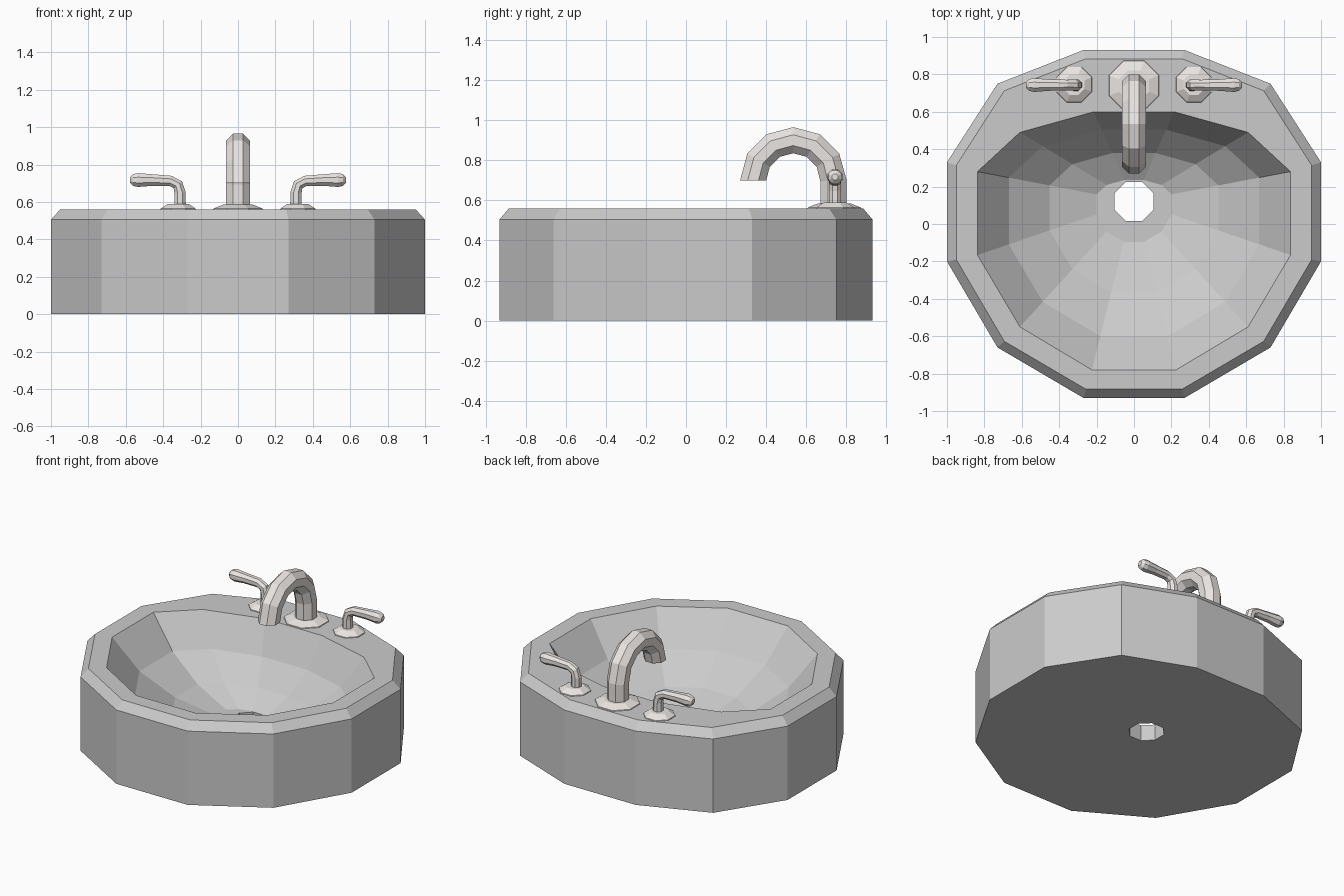
import bpy, bmesh, math
from mathutils import Vector

if "Cube" in bpy.data.objects:
    bpy.data.objects.remove(bpy.data.objects["Cube"])

chrome = bpy.data.materials.new("chrome")
chrome.diffuse_color = (0.83, 0.79, 0.76, 1)
chrome.use_nodes = True
chrome.node_tree.nodes["Principled BSDF"].inputs["Base Color"].default_value = chrome.diffuse_color


def finish(name, bm, mat=None):
    bmesh.ops.recalc_face_normals(bm, faces=bm.faces)
    me = bpy.data.meshes.new(name)
    bm.to_mesh(me)
    bm.free()
    ob = bpy.data.objects.new(name, me)
    bpy.context.collection.objects.link(ob)
    if mat:
        me.materials.append(mat)
    return ob


def loft(rings):
    """Skin a list of equal-length point rings and cap both ends."""
    bm = bmesh.new()
    vs = [[bm.verts.new(p) for p in r] for r in rings]
    n = len(vs[0])
    for a, b in zip(vs, vs[1:]):
        for i in range(n):
            j = (i + 1) % n
            bm.faces.new((a[i], a[j], b[j], b[i]))
    bm.faces.new(vs[0])
    bm.faces.new(vs[-1])
    return bm


def octagon(c, r, u, v):
    """Octagon with flats facing u and v; r is the distance to the flats."""
    k = r / math.cos(math.pi / 8)
    angs = [math.pi / 8 + i * math.pi / 4 for i in range(8)]
    return [c + u * k * math.cos(a) + v * k * math.sin(a) for a in angs]


def tube(path, side, end_dir=None):
    """Octagonal tube along (point, radius) stations in the plane normal to side."""
    pts = [Vector(p) for p, _ in path]
    rings = []
    for i, (_, r) in enumerate(path):
        t = pts[min(i + 1, len(pts) - 1)] - pts[max(i - 1, 0)]
        if i == len(path) - 1 and end_dir:
            t = Vector(end_dir)
        rings.append(octagon(pts[i], r, side, side.cross(t.normalized())))
    return loft(rings)


X, Y = Vector((1, 0, 0)), Vector((0, 1, 0))


def flange(name, x, y, r0, r1, height):
    stations = ((0.555, r0), (0.565, r0 * 0.97), (0.56 + height, r1))
    return finish(name, loft([octagon(Vector((x, y, z)), r, X, Y) for z, r in stations]), chrome)


def mirrored(half):
    return half + [(-x, y) for x, y in reversed(half)]


# basin: twelve-sided body, bevelled deck and bowl that narrows to the drain
outer = mirrored([(0.27, -0.93), (0.73, -0.66), (1, -0.20), (1, 0.33), (0.73, 0.75), (0.27, 0.93)])
rim = mirrored([(0.225, -0.78), (0.61, -0.55), (0.837, -0.166), (0.837, 0.28), (0.61, 0.49), (0.215, 0.60)])
DRAIN = 0.12
rings = [[(x * s, y * s, z) for x, y in outer] for s, z in ((1, 0), (1, 0.505), (0.95, 0.56))]
for s, z in ((1, 0.56), (0.8, 0.35), (0.54, 0.20), (0.24, 0.11)):
    rings.append([(x * s, DRAIN + (y - DRAIN) * s, z) for x, y in rim])
basin = finish("basin", loft(rings))

# drain hole through the basin floor
cutter = finish("drain_cutter", loft([octagon(Vector((0, DRAIN, z)), 0.105, X, Y) for z in (-0.2, 0.4)]))
mod = basin.modifiers.new("drain_hole", 'BOOLEAN')
mod.operation, mod.object, mod.solver = 'DIFFERENCE', cutter, 'EXACT'
bpy.context.view_layer.objects.active = basin
bpy.ops.object.modifier_apply(modifier=mod.name)
bpy.data.objects.remove(cutter)

# spout: riser, then a half-circle arc toward the bowl
path = [((0, 0.735, 0.56), 0.065)]
for i in range(7):
    a = math.radians(30 * i)
    path.append(((0, 0.535 + 0.2 * math.cos(a), 0.70 + 0.2 * math.sin(a)), 0.065))
finish("spout", tube(path, X, (0, 0, -1)), chrome)
flange("spout_base", 0, 0.74, 0.135, 0.08, 0.025)

# lever handles on both sides of the spout
lever = [(0.31, 0.57, 0.031), (0.31, 0.65, 0.03), (0.322, 0.692, 0.029), (0.36, 0.712, 0.028),
         (0.46, 0.717, 0.031), (0.535, 0.717, 0.037), (0.562, 0.717, 0.031), (0.577, 0.717, 0.015)]
for side, s in (("left", -1), ("right", 1)):
    finish(side + "_handle", tube([((s * x, 0.743, z), r) for x, z, r in lever], Y), chrome)
    flange(side + "_handle_base", s * 0.32, 0.745, 0.096, 0.055, 0.03)
